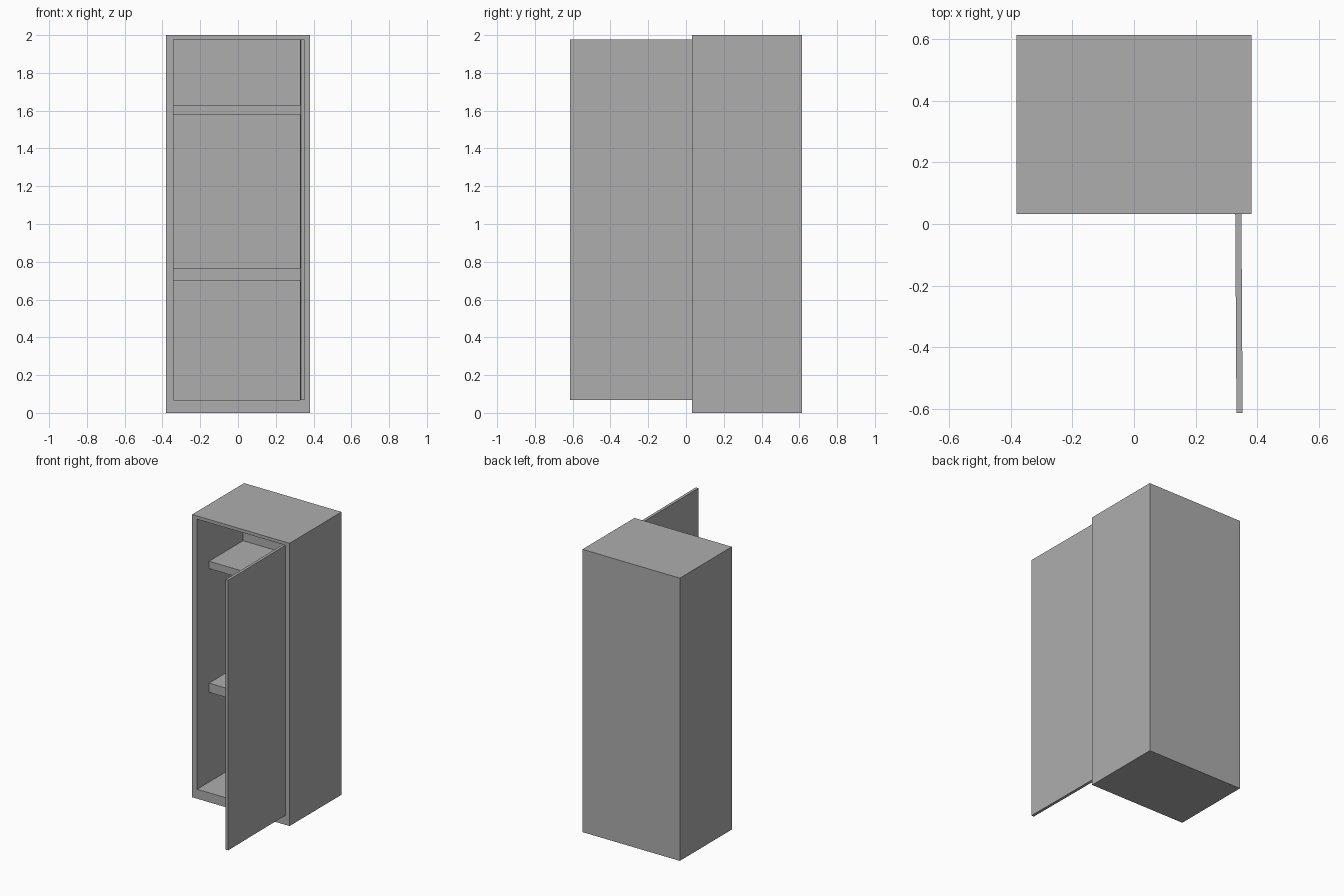
import bpy
import bmesh
from math import radians
from mathutils import Matrix, Vector

cube = bpy.data.objects.get("Cube")
if cube:
    bpy.data.objects.remove(cube)

grey = bpy.data.materials.new("plain_grey")
grey.use_nodes = True
grey.diffuse_color = (0.42, 0.42, 0.42, 1)
grey.node_tree.nodes["Principled BSDF"].inputs["Base Color"].default_value = grey.diffuse_color

# Main dimensions
FRONT, BACK, INNER_BACK = 0.032, 0.613, 0.545
LEFT, RIGHT = -0.342, 0.35
FLOOR, CEILING = 0.067, 1.977


def add_object(name, bm):
    mesh = bpy.data.meshes.new(name)
    bmesh.ops.recalc_face_normals(bm, faces=bm.faces)
    bm.to_mesh(mesh)
    bm.free()
    mesh.materials.append(grey)
    obj = bpy.data.objects.new(name, mesh)
    bpy.context.collection.objects.link(obj)
    return obj


def box(low, high):
    low, high = Vector(low), Vector(high)
    bm = bmesh.new()
    place = Matrix.Translation((low + high) / 2) @ Matrix.Diagonal((*(high - low), 1))
    bmesh.ops.create_cube(bm, size=1, matrix=place)
    return bm


# Cabinet shell: the front face is framed and pushed inward to hollow it
bm = box((-0.381, FRONT, 0), (0.381, BACK, 2))
front = min(bm.faces, key=lambda f: f.calc_center_median().y)
bmesh.ops.inset_individual(bm, faces=[front], thickness=0.02)
for v in front.verts:
    v.co.x = LEFT if v.co.x < 0 else RIGHT
    v.co.z = FLOOR if v.co.z < 1 else CEILING
cavity = bmesh.ops.extrude_discrete_faces(bm, faces=[front])["faces"][0]
for v in cavity.verts:
    v.co.y = INNER_BACK
add_object("cabinet_shell", bm)

# Shelves set back from the opening
for name, bottom, top in (("lower_shelf", 0.702, 0.767), ("upper_shelf", 1.577, 1.629)):
    add_object(name, box((LEFT, 0.165, bottom), (RIGHT, INNER_BACK, top)))

# Open door, swung just short of square to the front
bm = box((-0.02, -0.695, FLOOR), (0, 0, CEILING))
door = add_object("door", bm)
door.location = (0.348, 0.082, 0)
door.rotation_euler.z = radians(0.35)
